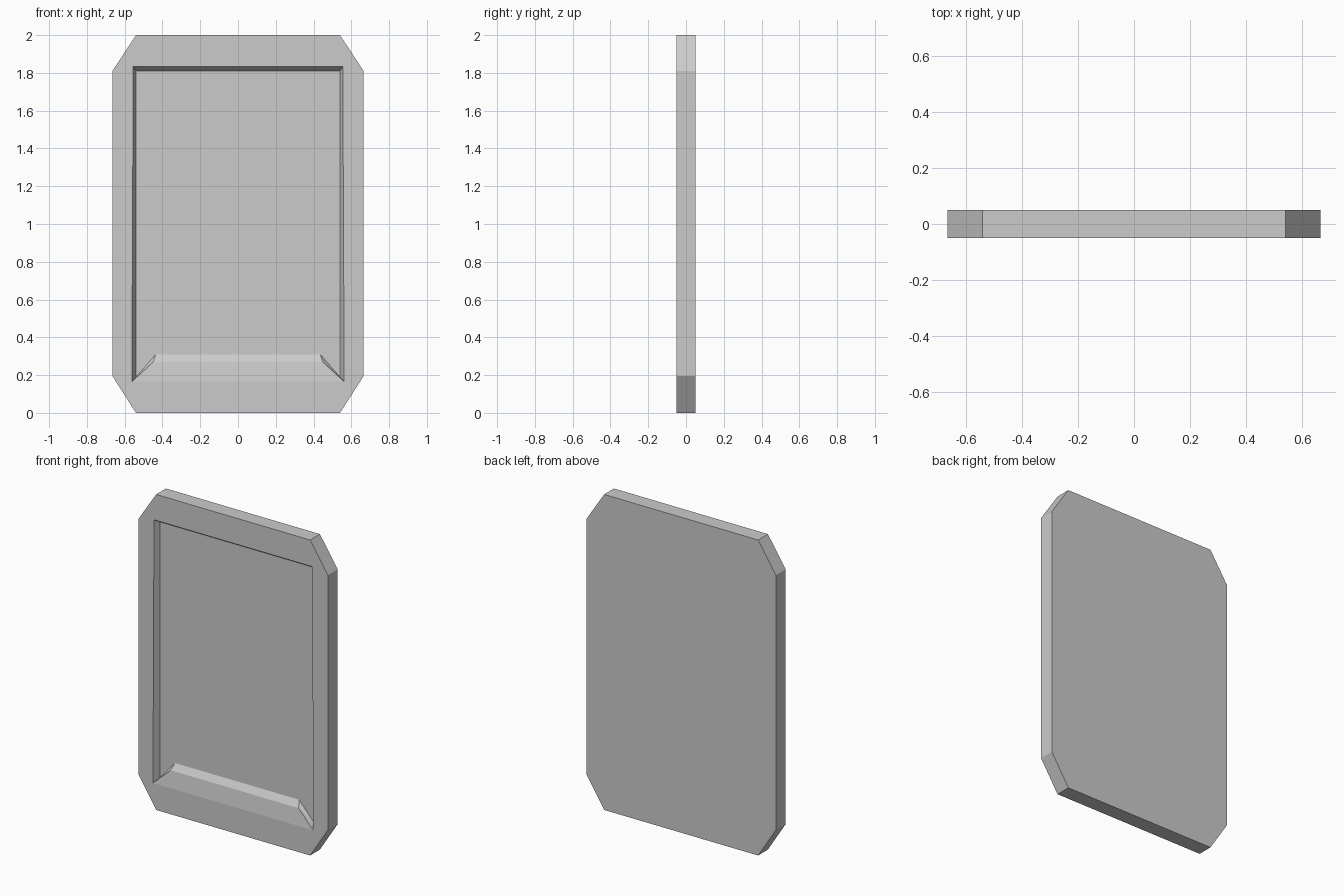
import bpy, bmesh

if "Cube" in bpy.data.objects:
    bpy.data.objects.remove(bpy.data.objects["Cube"])

FRONT, BACK, FLOOR = -0.049, 0.049, -0.009

bm = bmesh.new()


def pair(x, y, z):
    """Mirrored left/right vertices; index 0 is left, 1 is right."""
    return [bm.verts.new((s * x, y, z)) for s in (-1, 1)]


# Eight-sided outline, listed from bottom to top
outline = [(0.54, 0.0), (0.665, 0.195), (0.665, 1.81), (0.54, 2.0)]
front = [pair(x, FRONT, z) for x, z in outline]
back = [pair(x, BACK, z) for x, z in outline]

# Recess opening and floor
open_low = pair(0.562, FRONT, 0.165)
open_top = pair(0.555, FRONT, 1.835)
floor_low = pair(0.54, FLOOR, 0.19)
floor_top = pair(0.54, FLOOR, 1.81)

# Sloped ledge at the bottom of the recess
ledge_mid = pair(0.449, -0.034, 0.27)
ledge_top = pair(0.435, FLOOR, 0.31)


def span(a, b):
    """Face joining two mirrored pairs across the centre."""
    bm.faces.new((a[0], a[1], b[1], b[0]))


# Back face, bottom and top rims
bm.faces.new([p[1] for p in back] + [p[0] for p in reversed(back)])
span(front[0], back[0])
span(front[3], back[3])

# Front border, recess top wall and ledge slopes
for a, b in ((front[0], open_low), (open_top, front[3]), (open_top, floor_top),
             (open_low, ledge_mid), (ledge_mid, ledge_top)):
    span(a, b)

# Recess floor, notched around the ledge
bm.faces.new((floor_low[0], ledge_top[0], ledge_top[1],
              floor_low[1], floor_top[1], floor_top[0]))

# Faces repeated on the left and right
for i in (0, 1):
    for a, b in zip(range(3), range(1, 4)):
        bm.faces.new((front[a][i], front[b][i], back[b][i], back[a][i]))
    bm.faces.new((front[0][i], front[1][i], open_low[i]))
    bm.faces.new((front[1][i], front[2][i], open_top[i], open_low[i]))
    bm.faces.new((front[2][i], front[3][i], open_top[i]))
    bm.faces.new((open_low[i], open_top[i], floor_top[i], floor_low[i]))
    bm.faces.new((open_low[i], ledge_mid[i], floor_low[i]))
    bm.faces.new((ledge_mid[i], ledge_top[i], floor_low[i]))

bmesh.ops.recalc_face_normals(bm, faces=bm.faces)
mesh = bpy.data.meshes.new("recessed_panel")
bm.to_mesh(mesh)
bm.free()
panel = bpy.data.objects.new("recessed_panel", mesh)
bpy.context.collection.objects.link(panel)
